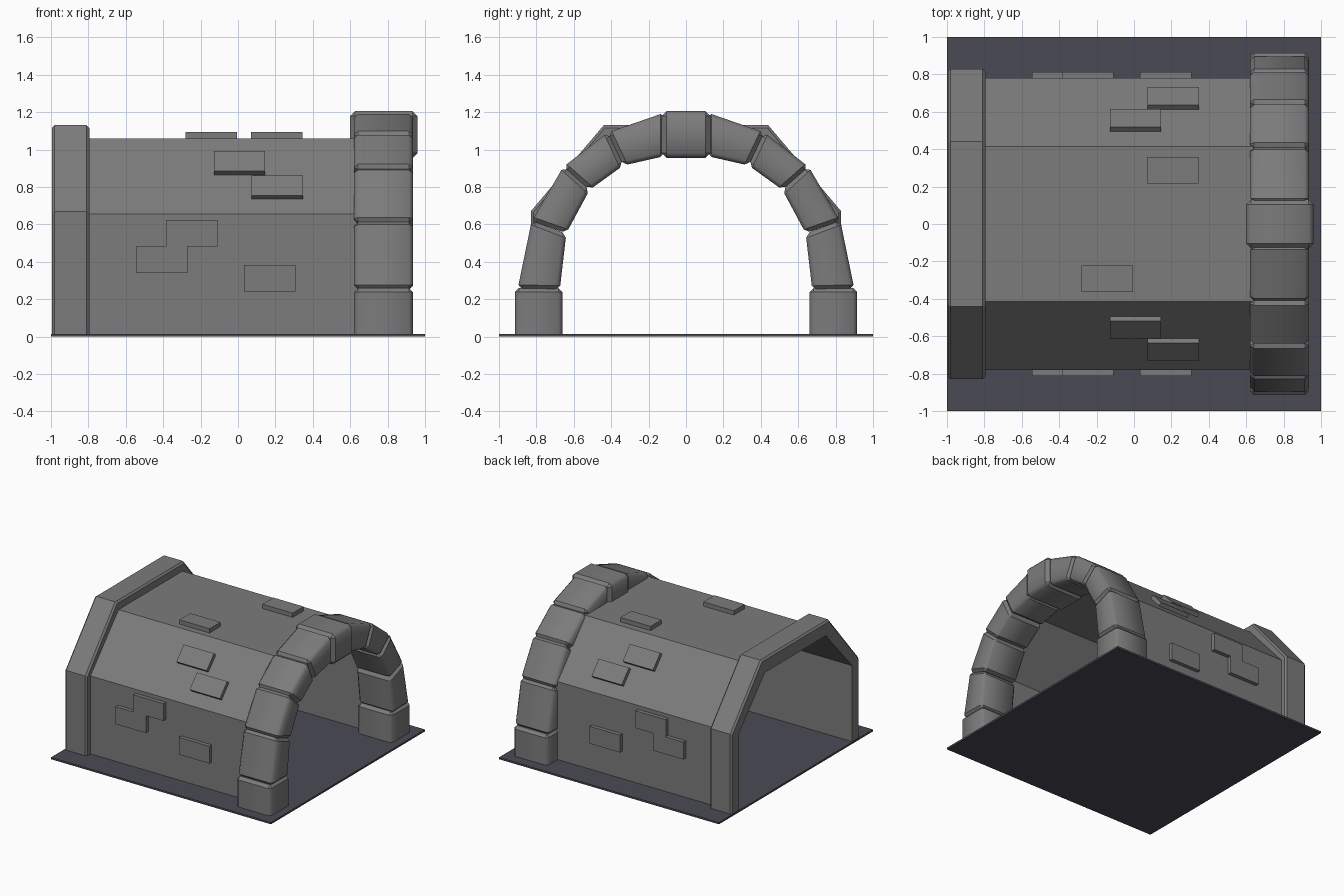
import bpy, bmesh, math
from mathutils import Matrix, Vector

if "Cube" in bpy.data.objects:
    bpy.data.objects.remove(bpy.data.objects["Cube"])


def material(name, rgb):
    m = bpy.data.materials.new(name)
    m.diffuse_color = (*rgb, 1)
    m.use_nodes = True
    m.node_tree.nodes["Principled BSDF"].inputs["Base Color"].default_value = m.diffuse_color
    return m


STONE = material("stone", (0.2, 0.2, 0.2))
SLATE = material("dark_slate", (0.068, 0.068, 0.09))
BASE = 0.004        # wall feet sit just inside the ground plate


def finish(bm, name, mat=STONE):
    bmesh.ops.recalc_face_normals(bm, faces=bm.faces[:])
    me = bpy.data.meshes.new(name)
    bm.to_mesh(me)
    bm.free()
    me.materials.append(mat)
    ob = bpy.data.objects.new(name, me)
    bpy.context.collection.objects.link(ob)


def prism(name, pts, x0, x1, bevel=0.0, rim_only=False, along=None):
    """Extrude a (y, z) outline along x, chamfer it; edges running in
    direction 'along' are shaded smooth, all others stay sharp."""
    bm = bmesh.new()
    face = bm.faces.new([bm.verts.new((x0, y, z)) for y, z in pts])
    ext = bmesh.ops.extrude_face_region(bm, geom=[face])
    for g in ext["geom"]:
        if isinstance(g, bmesh.types.BMVert):
            g.co.x = x1
    bmesh.ops.recalc_face_normals(bm, faces=bm.faces[:])

    def wanted(e):
        a, b = (v.co for v in e.verts)
        if max(a.z, b.z) < 0.01:                # keep the ground edges
            return False
        if rim_only:                            # outer rim of the frame
            return abs(a.x - b.x) < 1e-5 and all(
                abs(p.y) > 0.78 or p.z > 1.08 for p in (a, b))
        return True
    if bevel:
        bmesh.ops.bevel(bm, geom=[e for e in bm.edges if wanted(e)],
                        offset=bevel, segments=1, profile=0.5, affect='EDGES')
    if along:
        run = Vector((0, *along)).normalized()
        for f in bm.faces:
            f.smooth = True
        for e in bm.edges:
            d = (e.verts[1].co - e.verts[0].co).normalized()
            e.smooth = abs(d.dot(run)) > 0.9
    finish(bm, name)


def vault(outer):
    """Three-sided vault outline around the shared tunnel opening."""
    inner = [(0.735, BASE), (0.735, 0.64), (0.395, 1.015)]

    def span(p):
        return p + [(-y, z) for y, z in reversed(p)]
    return span(outer) + span(inner)[::-1]


def box(name, centre, size, angle=0, mat=STONE):
    bm = bmesh.new()
    bmesh.ops.create_cube(bm, size=1, matrix=Matrix.Translation(centre)
                          @ Matrix.Rotation(math.radians(angle), 4, 'X')
                          @ Matrix.Diagonal((*size, 1)))
    finish(bm, name, mat)


# ground plate
box("ground_plate", (0, 0, 0.0075), (2, 2, 0.015), mat=SLATE)

# tunnel walls and rear frame
prism("tunnel_shell", vault([(0.78, BASE), (0.78, 0.655), (0.415, 1.06)]),
      -0.8, 0.75)
prism("rear_frame", vault([(0.83, BASE), (0.83, 0.67), (0.44, 1.13)]),
      -0.995, -0.795, bevel=0.014, rim_only=True)

# front arch stones: outer start, outer end, inner end, inner start
stones = [
    [(0.915, BASE), (0.915, 0.26), (0.66, 0.26), (0.66, BASE)],
    [(0.90, 0.255), (0.825, 0.62), (0.64, 0.55), (0.675, 0.25)],
    [(0.825, 0.618), (0.655, 0.91), (0.515, 0.785), (0.64, 0.553)],
    [(0.655, 0.908), (0.418, 1.092), (0.335, 0.915), (0.515, 0.785)],
    [(0.418, 1.092), (0.115, 1.197), (0.115, 0.965), (0.335, 0.915)],
]
for s, side in ((-1, "front"), (1, "back")):
    for i, pts in enumerate(stones):
        p = [Vector((s * y, z)) for y, z in pts]
        prism(f"arch_stone_{side}_{i}", p, 0.62, 0.935, bevel=0.022,
              along=(p[1] + p[2]) - (p[0] + p[3]))
prism("keystone", [(-0.13, 0.955), (0.13, 0.955), (0.13, 1.205), (-0.13, 1.205)],
      0.6, 0.96, bevel=0.026, along=(1, 0))

# raised bricks on both walls and slopes
brick = (0.275, 0.142, 0.064)
for s, side in ((-1, "front"), (1, "back")):
    for i, (x, z) in enumerate([(-0.247, 0.552), (-0.407, 0.41), (0.17, 0.313)]):
        box(f"wall_brick_{side}_{i}", (x, s * 0.78, z), brick, -s * 90)
    for i, (x, y, z) in enumerate([(0.008, 0.543, 0.918), (0.21, 0.66, 0.787)]):
        box(f"slope_brick_{side}_{i}", (x, s * y, z), brick, -s * 48)

# raised bricks on the roof
box("roof_brick_0", (0.208, 0.288, 1.063), brick)
box("roof_brick_1", (-0.142, -0.292, 1.063), brick)
